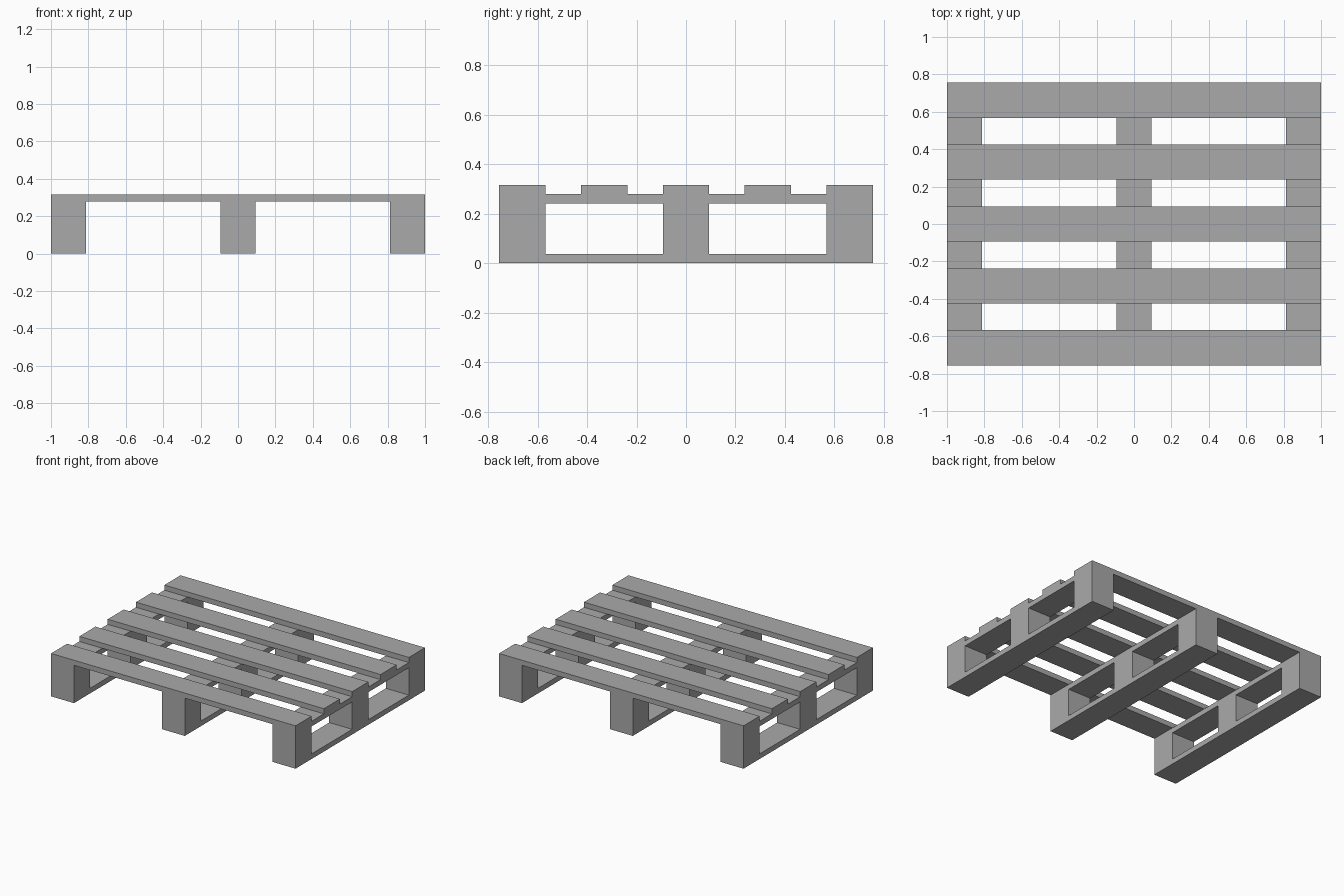
import bpy

cube = bpy.data.objects.get("Cube")
if cube:
    bpy.data.objects.remove(cube, do_unlink=True)

# Single flat grey for the whole pallet
grey = bpy.data.materials.new("plain_grey")
grey.use_nodes = True
colour = (0.40, 0.40, 0.40, 1.0)
grey.diffuse_color = colour
grey.node_tree.nodes["Principled BSDF"].inputs["Base Color"].default_value = colour

HALF_X, HALF_Y = 1.0, 0.756
BOARD = 0.188                                     # width of every board
Z_BASE, Z_BLOCK, Z_STRINGER, Z_TOP = 0.038, 0.241, 0.279, 0.317
EDGE_X, EDGE_Y = HALF_X - BOARD / 2, HALF_Y - BOARD / 2


def box(name, x, y, width, depth, z0, z1):
    bpy.ops.mesh.primitive_cube_add(size=1, location=(x, y, (z0 + z1) / 2))
    ob = bpy.context.object
    ob.name = name
    ob.scale = (width, depth, z1 - z0)
    bpy.ops.object.transform_apply(location=False, rotation=False, scale=True)
    ob.data.materials.append(grey)


# Three runners: base board, three blocks and a stringer board each
for side, x in (("right", -EDGE_X), ("middle", 0), ("left", EDGE_X)):
    box(f"{side}_base_board", x, 0, BOARD, 2 * HALF_Y, 0, Z_BASE)
    for place, y in (("front", -EDGE_Y), ("centre", 0), ("back", EDGE_Y)):
        box(f"{side}_{place}_block", x, y, BOARD, BOARD, Z_BASE, Z_BLOCK)
    box(f"{side}_stringer_board", x, 0, BOARD, 2 * HALF_Y, Z_BLOCK, Z_STRINGER)

# Five evenly spaced deck boards across the top
for i in range(5):
    y = EDGE_Y * (i - 2) / 2
    box(f"deck_board_{i + 1}", 0, y, 2 * HALF_X, BOARD, Z_STRINGER, Z_TOP)
